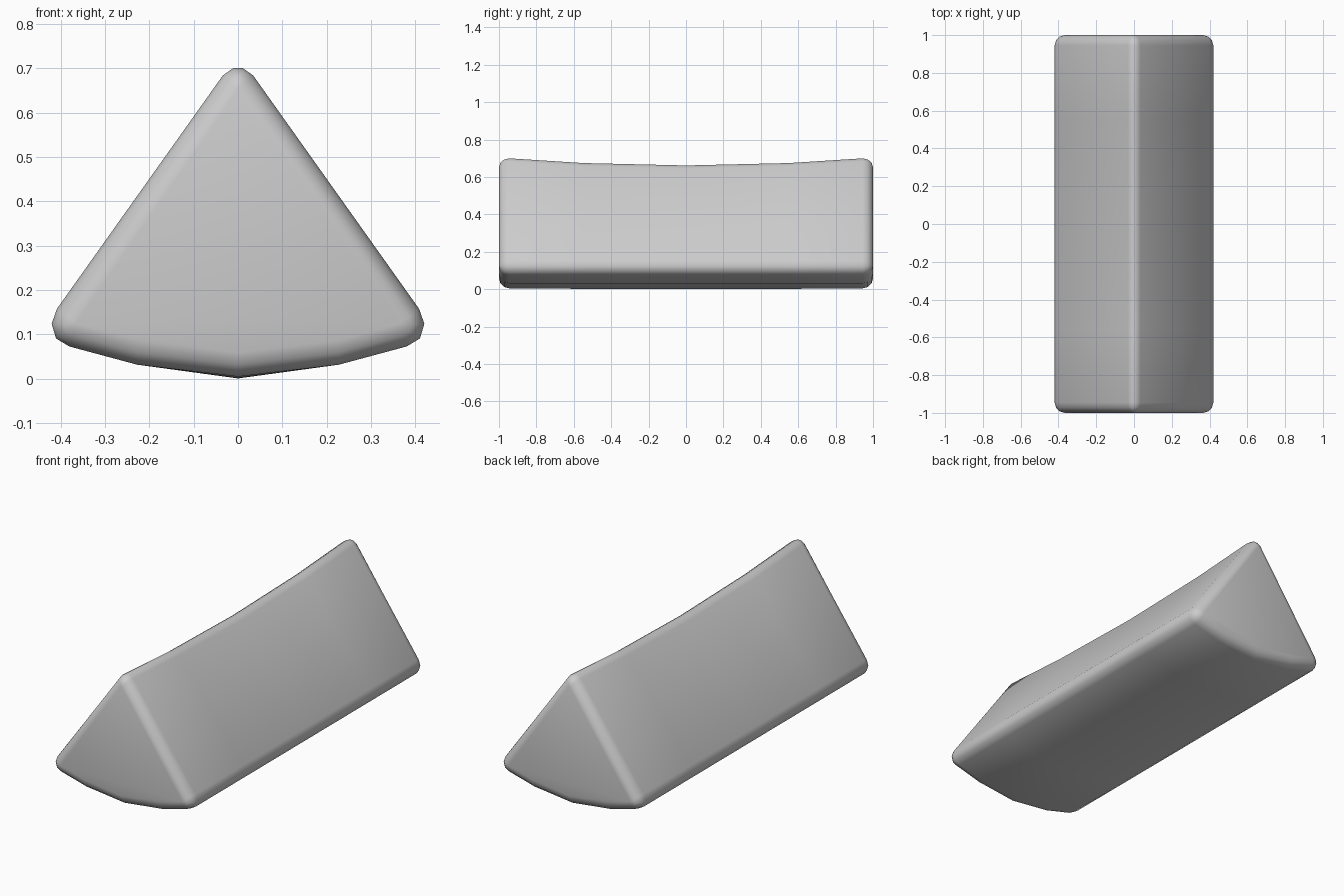
import bpy, bmesh, math

if "Cube" in bpy.data.objects:
    bpy.data.objects.remove(bpy.data.objects["Cube"])

# Half cross-section: (core x, core z, outer x, outer z), ridge to keel
HALF = [
    (0, .652, .011, .700), (0, .652, .034, .684),          # rounded ridge
    (.365, .125, .408, .158), (.365, .125, .420, .124),    # rounded lower corner
    (.365, .125, .410, .091), (.365, .125, .380, .073),
    (.225, .086, .2275, .032),                             # curved underside
]
PROFILE = HALF + [(0, .055, 0, .001)] + [(-a, b, -c, d) for a, b, c, d in reversed(HALF)]
END, R = .945, .055

# Stations along y with rounding angle at both ends
ends = [(END + R * math.sin(t), t) for t in (math.pi / 2, math.pi / 3, math.pi / 6, 0)]
stations = [(-y, t) for y, t in ends] + [(-.55, 0), (0, 0), (.55, 0)] + list(reversed(ends))

bm = bmesh.new()
rings = []
for y, t in stations:
    mid = max(0, 1 - (y / END) ** 2)
    ring = []
    for cx, cz, ox, oz in PROFILE:
        x = cx + (ox - cx) * math.cos(t)
        z = cz + (oz - cz) * math.cos(t)
        if cz > .5:
            z -= .038 * mid        # sagging ridge
        elif abs(cx) < .01:
            z += .004 * (1 - mid)  # keel lowest in the middle
        ring.append(bm.verts.new((x, y, z)))
    rings.append(ring)

# Skin and end caps
n = len(PROFILE)
for a, b in zip(rings, rings[1:]):
    for i in range(n):
        j = (i + 1) % n
        bm.faces.new((a[i], a[j], b[j], b[i]))
bm.faces.new(rings[0])
bm.faces.new(list(reversed(rings[-1])))
bmesh.ops.remove_doubles(bm, verts=bm.verts, dist=.0005)
bmesh.ops.recalc_face_normals(bm, faces=bm.faces)
for f in bm.faces:
    f.smooth = True

mesh = bpy.data.meshes.new("wedge_block")
bm.to_mesh(mesh)
bm.free()
obj = bpy.data.objects.new("wedge_block", mesh)
bpy.context.collection.objects.link(obj)
